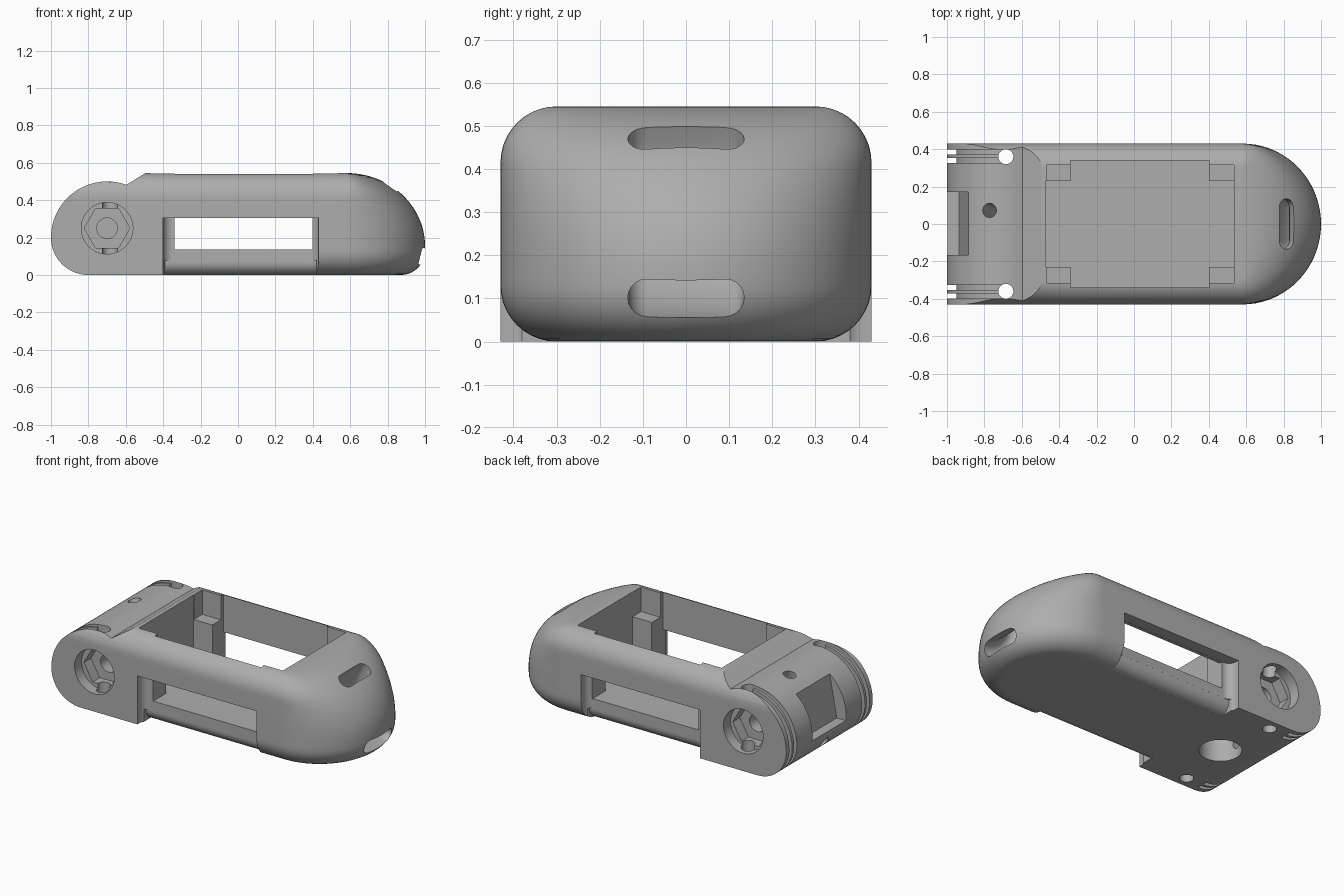
import bpy, bmesh, math
from mathutils import Vector

cube = bpy.data.objects.get("Cube")
if cube:
    bpy.data.objects.remove(cube, do_unlink=True)

grey = bpy.data.materials.new("plain grey")
grey.use_nodes = True
colour = (0.42, 0.42, 0.42, 1)
grey.diffuse_color = colour
grey.node_tree.nodes["Principled BSDF"].inputs["Base Color"].default_value = colour


def make_object(name, bm):
    bmesh.ops.recalc_face_normals(bm, faces=bm.faces)
    mesh = bpy.data.meshes.new(name)
    bm.to_mesh(mesh)
    bm.free()
    mesh.materials.append(grey)
    ob = bpy.data.objects.new(name, mesh)
    bpy.context.collection.objects.link(ob)
    return ob


def arc(cx, cy, r, start, end, steps=20):
    angles = [math.radians(start + (end - start) * i / steps) for i in range(steps + 1)]
    return [(cx + r * math.cos(a), cy + r * math.sin(a)) for a in angles]


def circle(cx, cy, r, sides=40):
    return arc(cx, cy, r, 0, 360, sides)[:-1]


def loft(name, rings):
    bm = bmesh.new()
    loops = [[bm.verts.new(p) for p in ring] for ring in rings]
    n = len(loops[0])
    for low, high in zip(loops, loops[1:]):
        for i in range(n):
            j = (i + 1) % n
            bm.faces.new((low[i], low[j], high[j], high[i]))
    bm.faces.new(loops[0][::-1])
    bm.faces.new(loops[-1])
    return make_object(name, bm)


def prism(axis, points, lo, hi):
    place = {"x": lambda p, d: (d, p[0], p[1]),
             "y": lambda p, d: (p[0], d, p[1]),
             "z": lambda p, d: (p[0], p[1], d)}[axis]
    return loft("cutter", [[place(p, d) for p in points] for d in (lo, hi)])


def rect(x0, x1, y0, y1):
    return [(x0, y0), (x1, y0), (x1, y1), (x0, y1)]


def rod(start, end, r):
    start, end = Vector(start), Vector(end)
    turn = (end - start).to_track_quat("Z", "Y")
    ring = [turn @ Vector((x, y, 0)) for x, y in circle(0, 0, r, 24)]
    return loft("cutter", [[v + p for v in ring] for p in (start, end)])


# Main shell: stacked outlines with a rounded nose and a square-bottomed hinge end
HALF, TOP, ROUND, NOSE = 0.43, 0.545, 0.13, 0.58


def inset(depth):
    depth = max(0.0, min(ROUND, depth))
    return ROUND - math.sqrt(ROUND ** 2 - (ROUND - depth) ** 2)


def outline(z):
    hinge_half = HALF - inset(TOP - z)
    half = hinge_half - inset(z)
    reach = 0.42 - inset(z)
    if z > 0.155:
        reach = 0.42 * math.sqrt(max(0.0, 1 - ((z - 0.155) / 0.39) ** 2))
    reach = max(reach, 0.004)
    side = [(-1.1, hinge_half), (-0.385, hinge_half), (-0.375, half)]
    nose = [(NOSE + reach * x, half * y) for x, y in arc(0, 0, 1, -90, 90, 36)]
    ring = [(x, -y) for x, y in side] + nose + side[::-1]
    return [(x, y, z) for x, y in ring]


bends = [math.radians(9 * i) for i in range(11)]
levels = [ROUND * (1 - math.cos(a)) for a in bends]
levels += [0.155 + 0.026 * i for i in range(10)]
levels += [TOP - ROUND + ROUND * math.sin(a) for a in bends]
body = loft("housing_body", [outline(z) for z in levels])


def cut(cutter):
    mod = body.modifiers.new("cut", "BOOLEAN")
    mod.operation = "DIFFERENCE"
    mod.solver = "EXACT"
    mod.object = cutter
    bpy.context.view_layer.objects.active = body
    bpy.ops.object.modifier_apply(modifier=mod.name)
    bpy.data.objects.remove(cutter, do_unlink=True)


# Hinge barrel outline: ramp, large upper arc, smaller lower arc
barrel = [(-0.45, 0.572)] + arc(-0.7, 0.2, 0.3, 70, 180, 32)
barrel += arc(-0.8, 0.2, 0.2, 180, 268, 20)[1:]
barrel += [(-0.81, -0.1), (-1.3, -0.1), (-1.3, 0.7), (-0.45, 0.7)]
cut(prism("y", barrel, -0.6, 0.6))

# Open compartment with low corner posts
plus = [(-0.34, -0.34), (0.4, -0.34), (0.4, -0.23), (0.535, -0.23),
        (0.535, 0.23), (0.4, 0.23), (0.4, 0.34), (-0.34, 0.34),
        (-0.34, 0.23), (-0.47, 0.23), (-0.47, -0.23), (-0.34, -0.23)]
cut(prism("z", plus, 0.135, 0.8))
cut(prism("z", rect(-0.469, 0.534, -0.315, 0.315), 0.39, 0.81))

# Side windows, recessed lower rails and the hinge hardware, on both sides
for s in (-1, 1):
    corners = [(-0.4, 0.6)] + arc(-0.35, 0.41, 0.05, 180, 270, 8)
    corners += arc(0.38, 0.41, 0.05, 270, 360, 8) + [(0.43, 0.6)]
    cut(prism("z", [(x, s * y) for x, y in corners], -0.1, 0.305))
    cut(prism("y", rect(-0.339, 0.399, 0.136, 0.304), s * 0.3, s * 0.5))
    under = arc(0.29, 0.07, 0.07, 5, -85, 10) + [(0.29, -0.1), (0.5, -0.1), (0.5, 0.076)]
    cut(prism("x", [(s * y, z) for y, z in under], -0.39, 0.42))

    # Counterbore, hexagonal pocket and pin hole
    cut(prism("y", circle(-0.7, 0.25, 0.138, 48), s * 0.36, s * 0.6))
    cut(prism("y", circle(-0.7, 0.25, 0.122, 6), s * 0.29, s * 0.61))
    cut(prism("y", circle(-0.7, 0.25, 0.055, 28), s * 0.2, s * 0.62))

    # Cord hole and twin grooves around the barrel
    cut(prism("z", circle(-0.685, s * 0.36, 0.04, 28), -0.1, 0.7))
    inner = arc(-0.7, 0.2, 0.25, 90, 180, 24) + arc(-0.8, 0.2, 0.15, 180, 270, 20)[1:]
    outer = arc(-0.7, 0.2, 0.36, 90, 180, 24) + arc(-0.8, 0.2, 0.26, 180, 270, 20)[1:]
    for y in (0.339, 0.385):
        cut(prism("y", inner + outer[::-1], s * (y - 0.014), s * (y + 0.014)))

# End pocket, underside recess and cord channels
pocket = [(-0.885, 0.44), (-0.935, 0.17), (-1.2, 0.17), (-1.2, 0.44)]
cut(prism("y", pocket, -0.165, 0.17))
cut(prism("z", circle(-0.63, 0, 0.12, 48), -0.1, 0.14))
cut(rod((-0.81, 0.09, 0.6), (-0.64, 0.01, 0.1), 0.038))
cut(rod((-1.1, 0.0, 0.09), (-0.64, 0.0, 0.09), 0.03))

# Curved strap tunnel through the nose
slot = arc(0.09, 0, 0.045, -90, 90, 10) + arc(-0.09, 0, 0.045, 90, 270, 10)
rings = []
for i in range(29):
    a = math.radians(110 + 190 * i / 28)
    rings.append([(1.04 + (0.256 + r) * math.cos(a), y, 0.349 + (0.256 + r) * math.sin(a))
                  for y, r in slot])
cut(loft("cutter", rings))

# Smooth shading with sharp edges kept
bpy.ops.object.select_all(action="DESELECT")
body.select_set(True)
bpy.context.view_layer.objects.active = body
bpy.ops.object.shade_smooth_by_angle(angle=math.radians(30))
